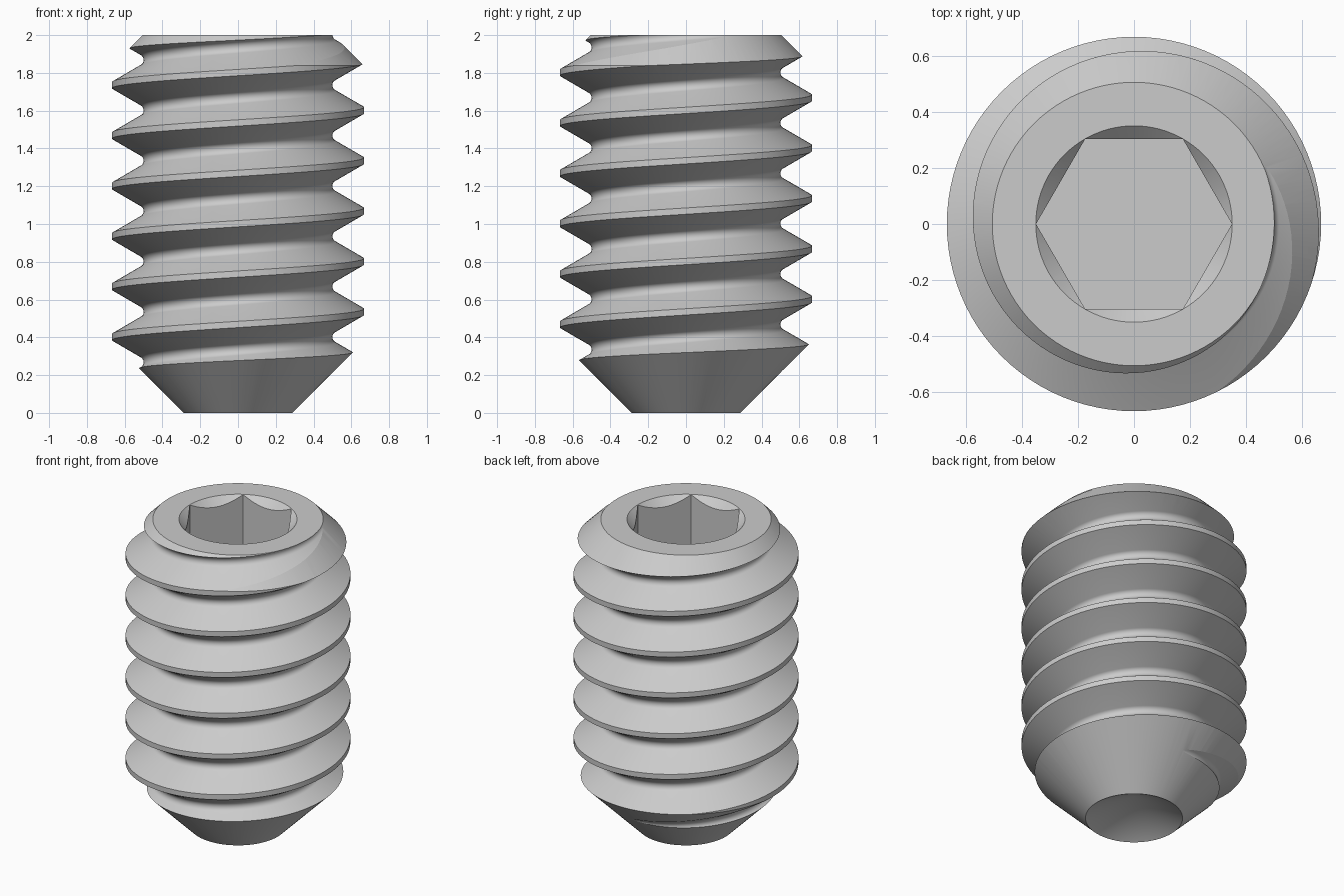
import bpy, bmesh, math

if "Cube" in bpy.data.objects:
    bpy.data.objects.remove(bpy.data.objects["Cube"])

N = 96                      # segments per turn
PITCH, R, ROOT_V, FIL = 0.2667, 0.667, 0.465, 0.035
CREST = PITCH / 16          # half width of the crest flat


def finish(bm, name):
    bmesh.ops.remove_doubles(bm, verts=bm.verts, dist=1e-5)
    bmesh.ops.recalc_face_normals(bm, faces=bm.faces)
    me = bpy.data.meshes.new(name)
    bm.to_mesh(me)
    bm.free()
    ob = bpy.data.objects.new(name, me)
    bpy.context.collection.objects.link(ob)
    return ob


def lathe(name, profile, n, phase=0.0):
    """Revolve (radius, z) points that start and end on the axis."""
    bm = bmesh.new()
    rings = []
    for r, z in profile:
        if r == 0:
            rings.append([bm.verts.new((0, 0, z))] * n)
        else:
            rings.append([bm.verts.new((r * math.cos(phase + 2 * math.pi * i / n),
                                        r * math.sin(phase + 2 * math.pi * i / n), z))
                          for i in range(n)])
    for a, b in zip(rings, rings[1:]):
        for i in range(n):
            k = (i + 1) % n
            bm.faces.new(list(dict.fromkeys((a[i], a[k], b[k], b[i]))))
    return finish(bm, name)


def thread(name, z0, turns):
    """Closed helical thread solid, one profile pitch swept upward."""
    prof = [(R, -CREST), (R, CREST)]
    for s in range(15):
        a = math.radians(-60 + 120 * s / 14)
        prof.append((ROOT_V + 2 * FIL - FIL * math.cos(a), PITCH / 2 + FIL * math.sin(a)))
    prof.append((R, PITCH - CREST))
    bm = bmesh.new()
    prev = None
    for k in range(N * turns + 1):
        t = 2 * math.pi * (k % N) / N
        row = [bm.verts.new((r * math.cos(t), r * math.sin(t), z0 + z + PITCH * k / N))
               for r, z in prof]
        if prev:
            for j in range(len(prof) - 1):
                bm.faces.new((prev[j], row[j], row[j + 1], prev[j + 1]))
        prev = row
    bmesh.ops.remove_doubles(bm, verts=bm.verts, dist=1e-5)
    # close both ends with fans to the axis
    z_end = z0 + PITCH * turns
    rim = [e for e in bm.edges if e.is_boundary]
    ends = [bm.verts.new((0, 0, z + PITCH / 2)) for z in (z0, z_end)]
    for e in rim:
        upper = e.verts[0].co.z > (z0 + z_end) / 2
        bm.faces.new((e.verts[0], e.verts[1], ends[upper]))
    return finish(bm, name)


def combine(ob, tool, operation):
    tool.hide_render = True
    mod = ob.modifiers.new("cut", 'BOOLEAN')
    mod.object, mod.operation, mod.solver = tool, operation, 'EXACT'
    bpy.context.view_layer.objects.active = ob
    bpy.ops.object.modifier_apply(modifier=mod.name)
    bpy.data.objects.remove(tool, do_unlink=True)


# threaded body
screw = thread("set_screw", 0.535 - 4 * PITCH, 12)

# envelope: cup point, lower cone, upper chamfer, flat top
envelope = lathe("envelope", [(0, 0.15), (0.288, 0), (0.8, 0.512), (0.8, 1.705),
                              (0.505, 2), (0, 2)], N)
combine(screw, envelope, 'INTERSECT')

# hex socket and its countersink
combine(screw, lathe("hex_cutter", [(0, 1.1), (0.349, 1.1), (0.349, 2.2), (0, 2.2)], 6),
        'DIFFERENCE')
combine(screw, lathe("countersink_cutter", [(0, 1.65), (0.45, 2.1), (0, 2.1)], N),
        'DIFFERENCE')

# smooth shading with crisp edges
bpy.ops.object.select_all(action='DESELECT')
screw.select_set(True)
bpy.context.view_layer.objects.active = screw
bpy.ops.object.shade_smooth_by_angle(angle=math.radians(12))
